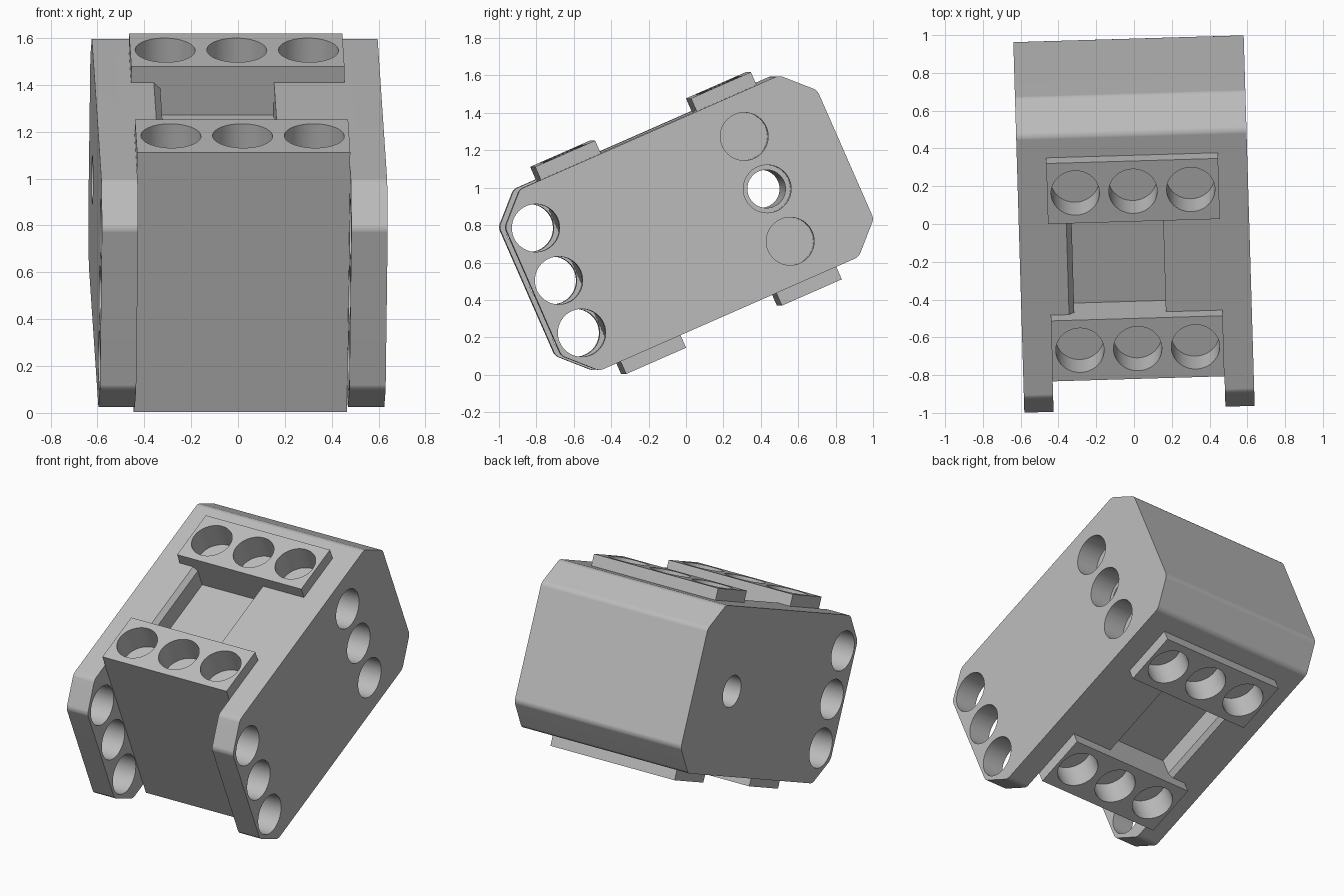
import bpy
import bmesh
import math
from mathutils import Matrix, Vector

if "Cube" in bpy.data.objects:
    bpy.data.objects.remove(bpy.data.objects["Cube"], do_unlink=True)

# Whole block is tilted nose-down and turned slightly
POSE = (Matrix.Translation((0, 0, 0.811)) @ Matrix.Rotation(math.radians(1.7), 4, 'Z')
        @ Matrix.Rotation(math.radians(23.7), 4, 'X'))
HALF_W, HALF_L, HALF_H = 0.61, 0.912, 0.53
CHAMFER = 0.155
WALL = 0.155
GAP = HALF_W - WALL
FRONT = -0.63
PLATE_IN, PLATE_TOP = 0.28, 0.605
PITCH, HOLE_R = 0.306, 0.128
ROW = 0.455
POCKET_DEPTH = 0.15

grey = bpy.data.materials.new("plain_grey")
grey.use_nodes = True
grey.diffuse_color = (0.5, 0.5, 0.5, 1)
grey.node_tree.nodes["Principled BSDF"].inputs["Base Color"].default_value = (0.5, 0.5, 0.5, 1)


def finish(name, bm):
    bmesh.ops.recalc_face_normals(bm, faces=bm.faces)
    mesh = bpy.data.meshes.new(name)
    bm.to_mesh(mesh)
    bm.free()
    mesh.materials.append(grey)
    obj = bpy.data.objects.new(name, mesh)
    bpy.context.collection.objects.link(obj)
    obj.matrix_world = POSE
    return obj


def prism(name, points, sweep, bevel=0):
    """Extrude a closed outline along sweep, optionally rounding its long edges."""
    bm = bmesh.new()
    base = bm.faces.new([bm.verts.new(p) for p in points])
    grown = bmesh.ops.extrude_face_region(bm, geom=[base])
    moved = [v for v in grown["geom"] if isinstance(v, bmesh.types.BMVert)]
    bmesh.ops.translate(bm, verts=moved, vec=sweep)
    if bevel:
        way = Vector(sweep).normalized()
        long_edges = [e for e in bm.edges
                      if abs((e.verts[1].co - e.verts[0].co).normalized().dot(way)) > 0.99]
        bmesh.ops.bevel(bm, geom=long_edges, offset=bevel, segments=3,
                        profile=0.5, affect='EDGES')
    return finish(name, bm)


def box(name, x, y, z):
    outline = [(x[0], y[0], z[0]), (x[1], y[0], z[0]), (x[1], y[1], z[0]), (x[0], y[1], z[0])]
    return prism(name, outline, (0, 0, z[1] - z[0]))


def rod(name, radius, centre, axis, length):
    bm = bmesh.new()
    turn = Matrix.Rotation(math.pi / 2, 4, 'Y') if axis == 'X' else Matrix()
    bmesh.ops.create_cone(bm, cap_ends=True, segments=48, radius1=radius, radius2=radius,
                          depth=length, matrix=Matrix.Translation(centre) @ turn)
    return finish(name, bm)


def cut(target, cutter):
    mod = target.modifiers.new("cut", 'BOOLEAN')
    mod.operation, mod.solver, mod.object = 'DIFFERENCE', 'EXACT', cutter
    bpy.context.view_layer.objects.active = target
    bpy.ops.object.modifier_apply(modifier=mod.name)


def discard(obj):
    bpy.data.objects.remove(obj, do_unlink=True)


# Main body: chamfered block, swept across the width
in_l, in_h = HALF_L - CHAMFER, HALF_H - CHAMFER
side = [(-HALF_L, -in_h), (-in_l, -HALF_H), (in_l, -HALF_H), (HALF_L, -in_h),
        (HALF_L, in_h), (in_l, HALF_H), (-in_l, HALF_H), (-HALF_L, in_h)]
body = prism("main_body", [(-HALF_W, y, z) for y, z in side], (2 * HALF_W, 0, 0), 0.02)
parts = [body]
cutters = []

# Front recess leaves an arm on each side
cutters.append(box("recess_cutter", (-GAP, GAP), (-1.2, FRONT), (-1, 1)))

for i in (-1, 0, 1):
    # Holes through both arms
    cutters.append(rod("arm_hole_cutter", HOLE_R, (0, -0.763, i * PITCH), 'X', 2))
    # Blind holes in the left wall
    cutters.append(rod("side_hole_cutter", HOLE_R, (HALF_W, ROW, i * PITCH), 'X', 2 * WALL))

# Narrower bore running right through
cutters.append(rod("bore_cutter", 0.102, (0, ROW, 0), 'X', 2))

# Pockets on the top and underside, with one chamfered lip
for s in (-1, 1):
    lip, left, right = 0.028, -0.33, 0.155
    floor = HALF_H - POCKET_DEPTH
    outline = [(left - lip, 0.7), (left - lip, HALF_H), (left, HALF_H - lip),
               (left, floor), (right, floor), (right, 0.7)]
    cutters.append(prism("pocket_cutter", [(x, -PLATE_IN, s * z) for x, z in outline],
                         (0, 2 * PLATE_IN, 0)))

for c in cutters:
    cut(body, c)
    discard(c)

# Raised plates with three round sockets each, two above and two below
for s, level in ((1, "top"), (-1, "bottom")):
    for e, end in ((-1, "front"), (1, "back")):
        plate = box(level + "_" + end + "_plate", (-GAP, GAP),
                    sorted((e * PLATE_IN, e * abs(FRONT))),
                    sorted((s * HALF_H, s * PLATE_TOP)))
        parts.append(plate)
        for i in (-1, 0, 1):
            socket = rod("socket_cutter", HOLE_R, (i * PITCH, e * ROW, s * PLATE_TOP),
                         'Z', 0.34)
            cut(plate, socket)
            cut(body, socket)
            discard(socket)

# Smooth round walls, keep flat faces flat
for obj in parts:
    bpy.ops.object.select_all(action='DESELECT')
    obj.select_set(True)
    bpy.context.view_layer.objects.active = obj
    bpy.ops.object.shade_smooth_by_angle(angle=math.radians(30))
    weighted = obj.modifiers.new("flat_normals", 'WEIGHTED_NORMAL')
    weighted.keep_sharp = True
